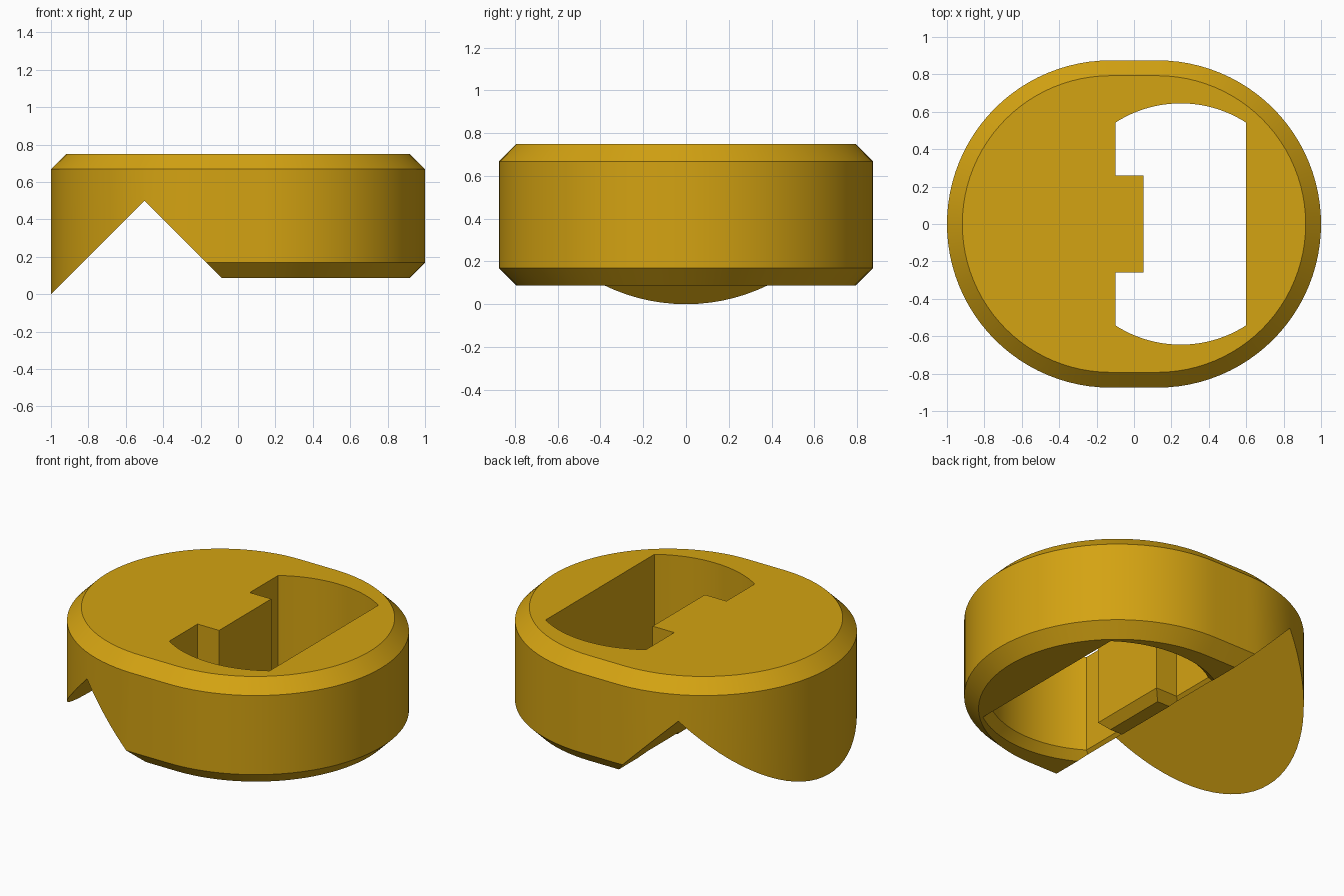
import bpy, bmesh, math

if "Cube" in bpy.data.objects:
    bpy.data.objects.remove(bpy.data.objects["Cube"])

gold = bpy.data.materials.new("gold_yellow")
gold.diffuse_color = (0.658, 0.366, 0.006, 1)
gold.use_nodes = True
gold.node_tree.nodes["Principled BSDF"].inputs["Base Color"].default_value = gold.diffuse_color

TOP, BOTTOM, CHAMFER, LIP = 0.75, 0.087, 0.082, 0.05


def stadium(inset, z, n=48):
    """Outer outline: two half circles joined by short straight sides."""
    r, pts = 0.875 - inset, []
    for side, start in ((1, -math.pi / 2), (-1, math.pi / 2)):
        for i in range(n + 1):
            a = start + math.pi * i / n
            pts.append((side * 0.125 + r * math.cos(a), r * math.sin(a), z))
    return pts


def pocket(grow, z, n=24):
    """Slot outline: circle clipped by two flats, with a square tab on the left."""
    r, xl, xr = 0.645 + grow, -0.10 - grow, 0.60 + grow
    tab_x, tab_y = 0.05 - grow, 0.26 - grow
    a0 = math.acos((xr - 0.25) / r)
    a1 = math.acos((xl - 0.25) / r)
    arc = [(0.25 + r * math.cos(a), r * math.sin(a))
           for a in (a0 + (a1 - a0) * i / n for i in range(n + 1))]
    half = arc + [(xl, tab_y), (tab_x, tab_y)]
    pts = half + [(x, -y) for x, y in reversed(half)]
    return [(x, y, z) for x, y in pts]


def loft(rings):
    """Closed solid through a stack of matching rings, lowest first."""
    bm = bmesh.new()
    loops = [[bm.verts.new(p) for p in ring] for ring in rings]
    for low, high in zip(loops, loops[1:]):
        for i in range(len(low)):
            j = (i + 1) % len(low)
            bm.faces.new((low[i], low[j], high[j], high[i]))
    bm.faces.new(list(reversed(loops[0])))
    bm.faces.new(loops[-1])
    return bm


def slice_off(bm, point, normal, cap):
    """Keep the side the normal points to."""
    bmesh.ops.bisect_plane(bm, geom=bm.verts[:] + bm.edges[:] + bm.faces[:],
                           plane_co=point, plane_no=normal, clear_inner=True)
    if cap:
        bmesh.ops.holes_fill(bm, edges=[e for e in bm.edges if e.is_boundary], sides=0)


def make_object(name, bm):
    bmesh.ops.recalc_face_normals(bm, faces=bm.faces[:])
    mesh = bpy.data.meshes.new(name)
    bm.to_mesh(mesh)
    bm.free()
    mesh.materials.append(gold)
    obj = bpy.data.objects.new(name, mesh)
    bpy.context.collection.objects.link(obj)
    return obj


upper = [stadium(0, TOP - CHAMFER), stadium(CHAMFER, TOP)]
apex = (-0.5, 0, 0.5)

# Right part: chamfered underside, sloped towards the notch
right = loft([stadium(CHAMFER, BOTTOM), stadium(0, BOTTOM + CHAMFER)] + upper)
slice_off(right, apex, (1, 0, 1), True)
slice_off(right, apex, (1, 0, 0), False)

# Left part: straight wall running down to the pointed tip
left = loft([stadium(0, -0.1)] + upper)
slice_off(left, apex, (-1, 0, 1), True)
slice_off(left, apex, (-1, 0, 0), False)

# Join both halves into one body
temp = bpy.data.meshes.new("left_half")
left.to_mesh(temp)
left.free()
right.from_mesh(temp)
bpy.data.meshes.remove(temp)
bmesh.ops.remove_doubles(right, verts=right.verts[:], dist=0.0005)
body = make_object("notched_body", right)

# Through slot with a flared lower lip
cutter = make_object("slot_cutter", loft([
    pocket(2 * LIP, BOTTOM - LIP), pocket(0, BOTTOM + LIP), pocket(0, 1.0)]))
cut = body.modifiers.new("slot", 'BOOLEAN')
cut.operation, cut.solver, cut.object = 'DIFFERENCE', 'EXACT', cutter

bpy.context.view_layer.objects.active = body
body.select_set(True)
bpy.ops.object.modifier_apply(modifier=cut.name)
bpy.data.objects.remove(cutter)
bpy.ops.object.shade_smooth_by_angle(angle=math.radians(30))
